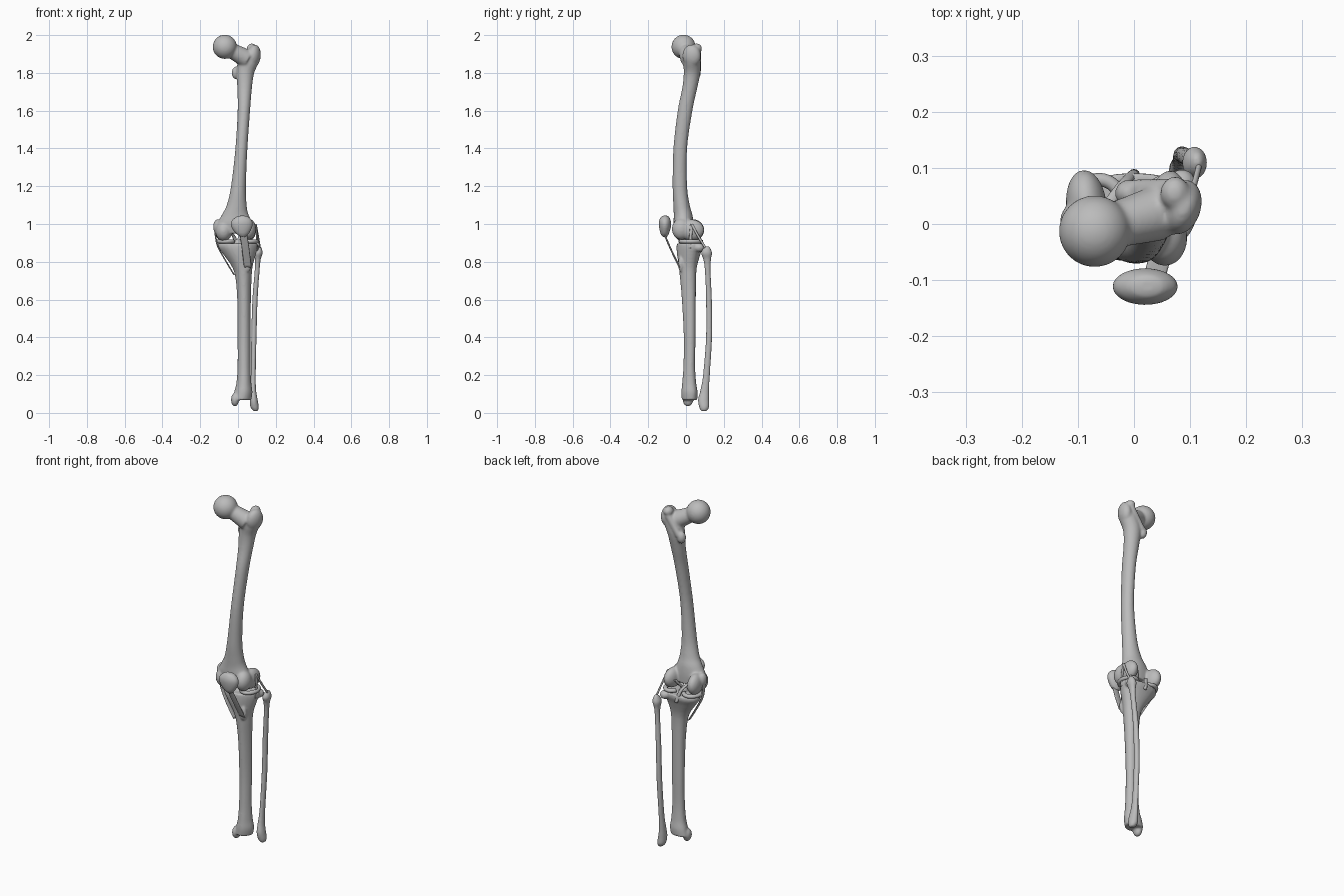
import bpy, bmesh, math
from mathutils import Vector, Matrix, Euler

bone = bpy.data.materials.new("bone grey")
bone.diffuse_color = (0.5, 0.5, 0.5, 1)


def spline(p, steps):
    """Catmull-Rom interpolation through a list of tuples."""
    p = [Vector(q) for q in p]
    out = []
    for i in range(len(p) - 1):
        a, b, c, d = p[max(i - 1, 0)], p[i], p[i + 1], p[min(i + 2, len(p) - 1)]
        for s in range(steps):
            t = s / steps
            out.append(0.5 * (2 * b + (c - a) * t + (2 * a - 5 * b + 4 * c - d) * t * t
                              + (3 * b - a - 3 * c + d) * t ** 3))
    return out + [p[-1]]


def loft(bm, rows, sides=24, steps=5, lobe=0.0):
    """Stack of level rings from rows (z, x0, x1, y0, y1); lobe makes them three-cornered."""
    rings = []
    for z, x0, x1, y0, y1 in spline(rows, steps):
        ring = []
        for i in range(sides):
            a = math.tau * i / sides
            r = 1 + lobe * math.cos(3 * (a + math.pi / 2))
            ring.append(bm.verts.new(((x0 + x1) / 2 + (x1 - x0) / 2 * r * math.cos(a),
                                      (y0 + y1) / 2 + (y1 - y0) / 2 * r * math.sin(a), z)))
        rings.append(ring)
    for lo, hi in zip(rings, rings[1:]):
        for i in range(sides):
            j = (i + 1) % sides
            bm.faces.new((lo[i], lo[j], hi[j], hi[i]))
    bm.faces.new(rings[0][::-1])
    bm.faces.new(rings[-1])


def blob(bm, c, r, rot=(0, 0, 0)):
    m = Matrix.Translation(c) @ Euler(rot).to_matrix().to_4x4() @ Matrix.Diagonal((*r, 1))
    bmesh.ops.create_uvsphere(bm, u_segments=32, v_segments=20, radius=1, matrix=m)


def rod(bm, a, b, r0, r1):
    a, b = Vector(a), Vector(b)
    m = Matrix.Translation((a + b) / 2) @ (b - a).to_track_quat('Z', 'Y').to_matrix().to_4x4()
    bmesh.ops.create_cone(bm, cap_ends=True, segments=24, radius1=r0, radius2=r1,
                          depth=(b - a).length, matrix=m)


def finish(name, bm, voxel=0, smooth=8):
    bmesh.ops.recalc_face_normals(bm, faces=bm.faces)
    me = bpy.data.meshes.new(name)
    bm.to_mesh(me)
    bm.free()
    me.materials.append(bone)
    for f in me.polygons:
        f.use_smooth = True
    ob = bpy.data.objects.new(name, me)
    bpy.context.collection.objects.link(ob)
    if voxel:
        # Fuse the overlapping masses into one organic surface
        rm = ob.modifiers.new("fuse", 'REMESH')
        rm.mode, rm.voxel_size, rm.use_smooth_shade = 'VOXEL', voxel, True
        sm = ob.modifiers.new("soften", 'SMOOTH')
        sm.factor, sm.iterations = 0.5, smooth
    return ob


# Thigh bone: bowed shaft flaring into the knee
bm = bmesh.new()
loft(bm, [(0.95, -0.105, 0.085, -0.055, 0.04), (1.0, -0.11, 0.08, -0.065, 0.04),
          (1.05, -0.085, 0.056, -0.065, 0.034), (1.1, -0.06, 0.046, -0.067, 0.02),
          (1.2, -0.037, 0.042, -0.071, 0.006), (1.4, -0.014, 0.05, -0.067, 0.006),
          (1.6, -0.002, 0.064, -0.044, 0.034), (1.72, -0.004, 0.074, -0.02, 0.06),
          (1.8, -0.008, 0.086, -0.012, 0.076), (1.86, 0.0, 0.112, -0.015, 0.078),
          (1.9, 0.025, 0.112, -0.01, 0.075)])
blob(bm, (-0.07, -0.013, 1.938), (0.064, 0.064, 0.064))              # ball head
rod(bm, (-0.055, -0.008, 1.93), (0.045, 0.02, 1.875), 0.038, 0.05)   # neck
blob(bm, (0.085, 0.03, 1.89), (0.034, 0.05, 0.06), (0, 0.1, -0.3))   # outer knob
blob(bm, (0.073, 0.055, 1.93), (0.026, 0.03, 0.026))
rod(bm, (0.07, 0.062, 1.91), (0.0, 0.062, 1.81), 0.02, 0.018)        # rear crest
blob(bm, (-0.01, 0.055, 1.80), (0.024, 0.024, 0.034))                # inner knob
blob(bm, (-0.085, 0.035, 0.968), (0.036, 0.062, 0.058), (0, 0, 0.1))   # inner condyle
blob(bm, (0.06, 0.03, 0.968), (0.036, 0.066, 0.056), (0, 0, -0.1))   # outer condyle
blob(bm, (-0.075, -0.015, 0.963), (0.044, 0.052, 0.055))
blob(bm, (0.055, -0.025, 0.973), (0.04, 0.05, 0.056))
blob(bm, (-0.108, 0.005, 0.985), (0.024, 0.03, 0.04))
finish("thigh_bone", bm, 0.0055)

# Shin bone: broad plateau, three-cornered shaft, ankle flare
bm = bmesh.new()
loft(bm, [(0.068, -0.03, 0.07, -0.02, 0.062), (0.11, -0.02, 0.076, -0.022, 0.064),
          (0.16, -0.008, 0.07, -0.018, 0.056), (0.25, -0.002, 0.066, -0.012, 0.05),
          (0.4, -0.002, 0.066, -0.01, 0.052), (0.6, -0.004, 0.068, -0.02, 0.054),
          (0.72, -0.014, 0.072, -0.03, 0.056), (0.78, -0.035, 0.078, -0.036, 0.062),
          (0.84, -0.078, 0.094, -0.044, 0.08), (0.875, -0.103, 0.104, -0.046, 0.094),
          (0.897, -0.104, 0.104, -0.044, 0.094)], lobe=0.06)
blob(bm, (-0.016, 0.01, 0.07), (0.021, 0.028, 0.036))                # inner ankle
blob(bm, (0.05, -0.026, 0.79), (0.022, 0.016, 0.045))                # front bump
blob(bm, (0.0, 0.025, 0.905), (0.022, 0.03, 0.016))                  # central spine
blob(bm, (0.085, 0.07, 0.875), (0.026, 0.028, 0.024))
finish("shin_bone", bm, 0.0055, 5)

# Slender outer shin bone
bm = bmesh.new()
loft(bm, [(0.01, 0.082, 0.105, 0.08, 0.11), (0.03, 0.066, 0.11, 0.07, 0.122),
          (0.07, 0.062, 0.104, 0.064, 0.122), (0.12, 0.064, 0.096, 0.076, 0.122),
          (0.2, 0.068, 0.094, 0.09, 0.126), (0.4, 0.07, 0.098, 0.106, 0.138),
          (0.6, 0.076, 0.104, 0.106, 0.137), (0.75, 0.088, 0.114, 0.1, 0.13),
          (0.81, 0.09, 0.12, 0.092, 0.132), (0.845, 0.086, 0.13, 0.08, 0.138),
          (0.87, 0.096, 0.126, 0.09, 0.13), (0.882, 0.106, 0.118, 0.104, 0.12)])
finish("outer_shin_bone", bm, 0.0045, 3)

# Kneecap: rounded shield
bm = bmesh.new()
loft(bm, [(0.93, 0.016, 0.036, -0.122, -0.102), (0.95, -0.012, 0.058, -0.135, -0.09),
          (0.985, -0.036, 0.076, -0.143, -0.08), (1.015, -0.035, 0.076, -0.143, -0.08),
          (1.038, -0.01, 0.056, -0.132, -0.09), (1.044, 0.012, 0.036, -0.12, -0.1)])
ob = finish("kneecap", bm, 0.0045, 4)

# Ligaments as (centre line points x, y, z; half width; half thickness)
ligaments = {
    "kneecap_ligament": ([(0.028, -0.116, 0.95), (0.04, -0.082, 0.87), (0.052, -0.034, 0.77)], 0.02, 0.005),
    "inner_ligament": ([(-0.124, 0.01, 0.985), (-0.11, 0.008, 0.89), (-0.068, 0.0, 0.81), (-0.02, 0.0, 0.73)], 0.004, 0.014),
    "outer_ligament": ([(0.094, 0.03, 1.0), (0.106, 0.065, 0.935), (0.118, 0.112, 0.86)], 0.005, 0.007),
    "outer_front_ligament": ([(0.094, 0.03, 0.995), (0.1, 0.025, 0.94), (0.1, 0.02, 0.87)], 0.004, 0.008),
    "front_cross_ligament": ([(0.03, 0.06, 0.97), (0.01, 0.03, 0.93), (-0.015, -0.01, 0.89)], 0.009, 0.008),
    "rear_cross_ligament": ([(-0.05, 0.03, 0.965), (-0.02, 0.07, 0.93), (0.0, 0.09, 0.86)], 0.01, 0.008),
}
for name, (path, w, t) in ligaments.items():
    bm = bmesh.new()
    loft(bm, [(z, x - w, x + w, y - t, y + t) for x, y, z in path[::-1]], sides=12)
    finish(name, bm)

# Crescent cushions resting on the shin plateau
for name, cx, rx, ry, start in (("inner_cushion", -0.062, 0.044, 0.054, 0.6),
                                ("outer_cushion", 0.06, 0.04, 0.052, math.pi + 0.6)):
    bm = bmesh.new()
    rings = []
    for i in range(33):
        a = start + (math.tau - 1.2) * i / 32
        ring = []
        for k in range(10):
            b = math.tau * k / 10
            d = 0.012 * math.cos(b)
            ring.append(bm.verts.new((cx + (rx + d) * math.cos(a), 0.025 + (ry + d) * math.sin(a),
                                      0.908 + 0.011 * math.sin(b))))
        rings.append(ring)
    for lo, hi in zip(rings, rings[1:]):
        for k in range(10):
            bm.faces.new((lo[k], lo[k - 9], hi[k - 9], hi[k]))
    bm.faces.new(rings[0])
    bm.faces.new(rings[-1])
    finish(name, bm)
